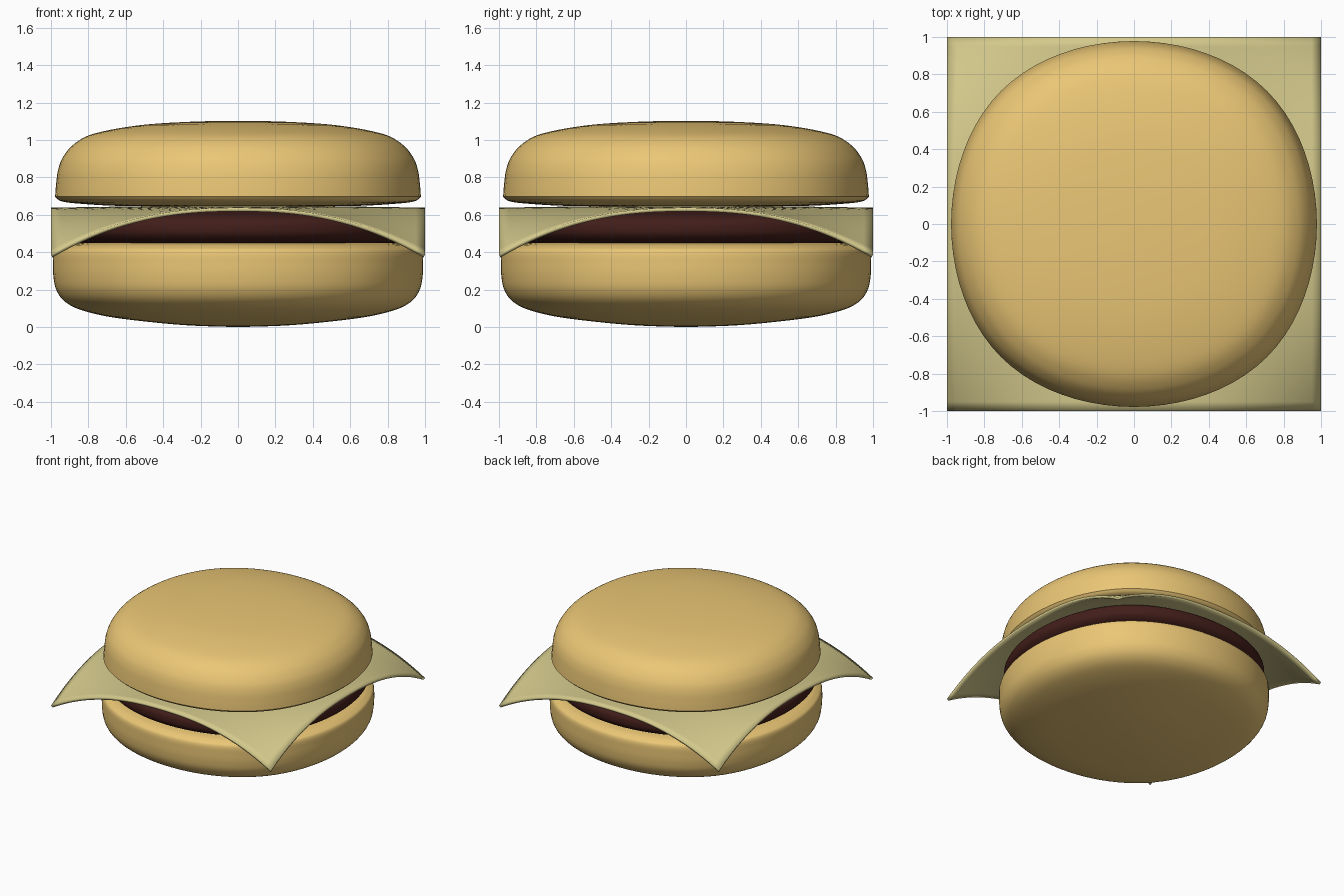
import bpy, bmesh, math

if "Cube" in bpy.data.objects:
    bpy.data.objects.remove(bpy.data.objects["Cube"])


def material(name, rgb):
    m = bpy.data.materials.new(name)
    m.diffuse_color = (*rgb, 1)
    m.use_nodes = True
    m.node_tree.nodes["Principled BSDF"].inputs["Base Color"].default_value = m.diffuse_color
    return m


def finish(bm, name, mat):
    bmesh.ops.recalc_face_normals(bm, faces=bm.faces)
    me = bpy.data.meshes.new(name)
    bm.to_mesh(me)
    bm.free()
    ob = bpy.data.objects.new(name, me)
    bpy.context.collection.objects.link(ob)
    me.materials.append(mat)
    bpy.ops.object.select_all(action='DESELECT')
    ob.select_set(True)
    bpy.context.view_layer.objects.active = ob
    bpy.ops.object.shade_smooth_by_angle(angle=math.radians(40))
    return ob


# rounded-square outline (cubic spline of a square), unit radius on the axes
def outline(per_side=20):
    sq = [(1, -1), (1, 1), (-1, 1), (-1, -1)]
    pts = []
    for i in range(4):
        c = [sq[(i + k - 1) % 4] for k in range(4)]
        for j in range(per_side):
            t = j / per_side
            w = ((1 - t)**3, 3*t**3 - 6*t*t + 4, -3*t**3 + 3*t*t + 3*t + 1, t**3)
            pts.append([sum(w[k] * c[k][a] for k in range(4)) / 6 / 0.9167
                        for a in (0, 1)])
    return pts


# smooth curve through the profile points
def smooth(p, steps=5):
    out = []
    for i in range(len(p) - 1):
        q = [p[max(i - 1, 0)], p[i], p[i + 1], p[min(i + 2, len(p) - 1)]]
        for j in range(steps):
            t = j / steps
            out.append([0.5 * (2*q[1][a] + (q[2][a] - q[0][a]) * t
                        + (2*q[0][a] - 5*q[1][a] + 4*q[2][a] - q[3][a]) * t*t
                        + (3*q[1][a] - q[0][a] - 3*q[2][a] + q[3][a]) * t**3)
                        for a in (0, 1)])
    return out + [list(p[-1])]


# stack scaled outlines along a (radius, height) profile
def loft(name, profile, mat):
    bm = bmesh.new()
    shape = outline()
    n = len(shape)
    bottom = bm.verts.new((0, 0, profile[0][1]))
    top = bm.verts.new((0, 0, profile[-1][1]))
    rings = [[bm.verts.new((x * r, y * r, z)) for x, y in shape]
             for r, z in profile[1:-1]]
    for i in range(n):
        j = (i + 1) % n
        bm.faces.new((bottom, rings[0][j], rings[0][i]))
        bm.faces.new((top, rings[-1][i], rings[-1][j]))
        for a, b in zip(rings, rings[1:]):
            bm.faces.new((a[i], a[j], b[j], b[i]))
    return finish(bm, name, mat)


bread = material("bread", (0.83, 0.57, 0.18))
meat = material("meat", (0.055, 0.013, 0.01))
dairy = material("dairy", (0.65, 0.58, 0.26))

# bottom bun: rounded below, tight rim above
loft("bottom_bun", smooth([(0, 0), (0.25, 0.008), (0.47, 0.027), (0.69, 0.055),
     (0.85, 0.095), (0.93, 0.14), (0.972, 0.20), (0.987, 0.27), (0.99, 0.34),
     (0.987, 0.40), (0.965, 0.425), (0.90, 0.445), (0.7, 0.455), (0, 0.457)]), bread)

# patty
loft("patty", smooth([(0, 0.445), (0.7, 0.447), (0.88, 0.455), (0.94, 0.485),
     (0.955, 0.53), (0.94, 0.575), (0.87, 0.605), (0.7, 0.622), (0, 0.628)]), meat)

# top bun: tight rim below, domed above
under = smooth([(0, 0.643), (0.6, 0.647), (0.85, 0.66), (0.945, 0.673), (0.978, 0.697)])
dome = smooth([(0.978, 0.697), (0.973, 0.76), (0.962, 0.84), (0.935, 0.91), (0.875, 0.98),
               (0.767, 1.035), (0.527, 1.079), (0.25, 1.098), (0, 1.103)])
loft("top_bun", under + dome[1:], bread)

# cheese slice with drooping corners
bm = bmesh.new()
bmesh.ops.create_grid(bm, x_segments=40, y_segments=40, size=1)
for v in bm.verts:
    x, y = v.co.x, v.co.y
    v.co.z = 0.648 - 0.01 * (x*x + y*y) - 0.24 * abs(x * y) ** 2.4
bmesh.ops.recalc_face_normals(bm, faces=bm.faces)
if sum(f.normal.z for f in bm.faces) < 0:
    bmesh.ops.reverse_faces(bm, faces=bm.faces)
cheese = finish(bm, "cheese_slice", dairy)
thick = cheese.modifiers.new("thickness", 'SOLIDIFY')
thick.thickness = 0.02
# grow towards the underside whichever way the normals ended up
thick.offset = -1 if cheese.data.polygons[0].normal.z > 0 else 1
